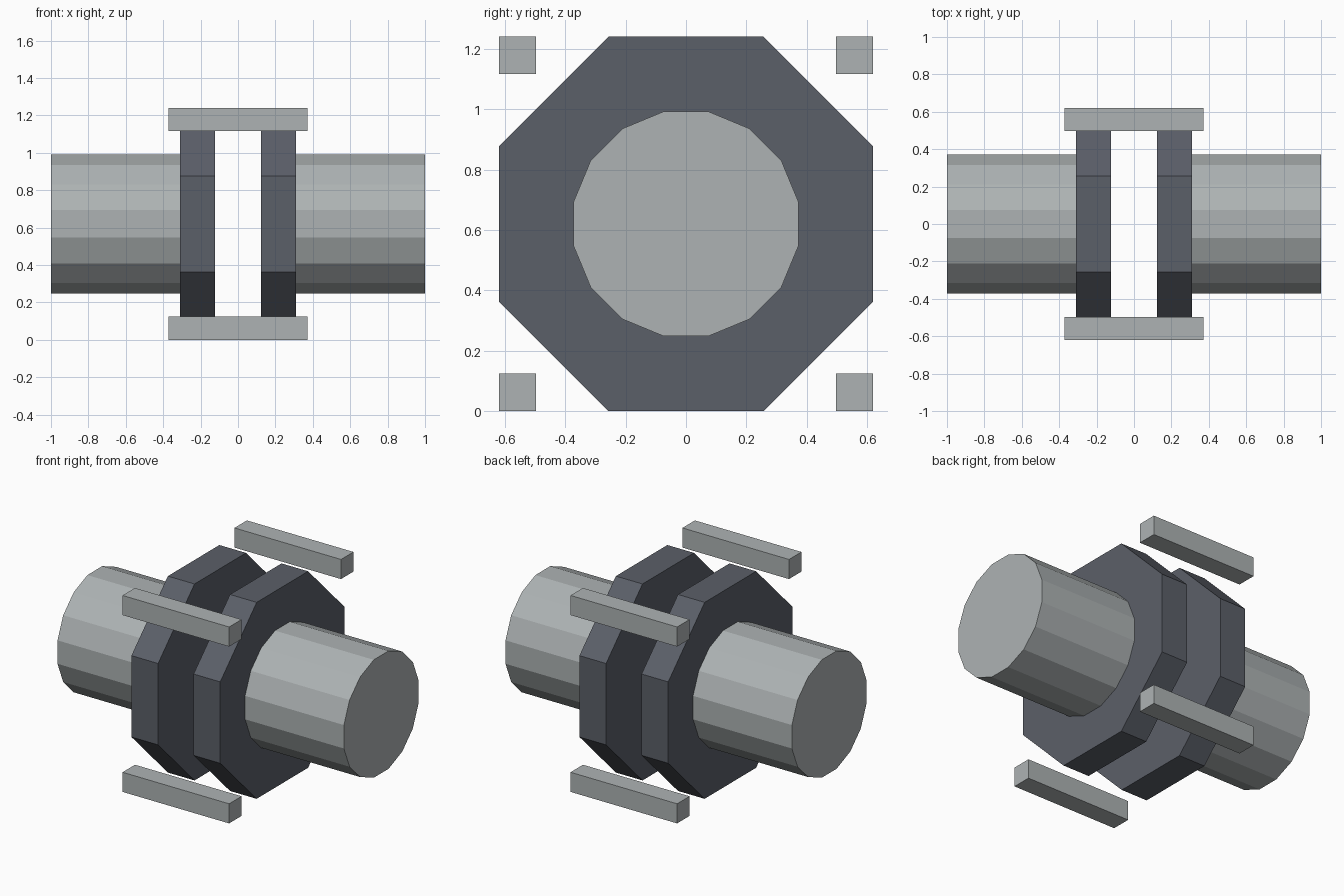
import bpy, math

if "Cube" in bpy.data.objects:
    bpy.data.objects.remove(bpy.data.objects["Cube"])

U = 0.124          # base unit of the part grid
CZ = 5 * U         # height of the main axis


def material(name, rgb):
    m = bpy.data.materials.new(name)
    m.diffuse_color = (*rgb, 1.0)
    m.use_nodes = True
    m.node_tree.nodes["Principled BSDF"].inputs["Base Color"].default_value = m.diffuse_color
    return m


light_grey = material("light grey", (0.42, 0.45, 0.455))
slate = material("dark slate", (0.105, 0.115, 0.14))


def prism(name, sides, apothem, x0, x1, mat):
    """Flat-sided prism along x, with faces square to y and z."""
    bpy.ops.mesh.primitive_cylinder_add(
        vertices=sides, radius=apothem / math.cos(math.pi / sides), depth=x1 - x0)
    ob = bpy.context.object
    ob.name = name
    # turn half a side so a flat faces each axis, then lay along x
    half = math.pi / sides
    for v in ob.data.vertices:
        x, y, z = v.co
        a = math.atan2(y, x) + half
        r = math.hypot(x, y)
        v.co = (z, r * math.cos(a), r * math.sin(a))
    ob.location = ((x0 + x1) / 2, 0, CZ)
    ob.data.materials.append(mat)


# Paired octagonal plates with a round drum on the outside of each
for side, s in (("left", -1), ("right", 1)):
    a, b = sorted((s * U, s * 2.5 * U))
    prism(side + "_plate", 8, 5 * U, a, b, slate)
    a, b = sorted((s * 2.5 * U, s * 1.0))
    prism(side + "_drum", 16, 3 * U, a, b, light_grey)

# Four corner bars
for yn, sy in (("front", -1), ("back", 1)):
    for zn, sz in (("lower", -1), ("upper", 1)):
        bpy.ops.mesh.primitive_cube_add(
            size=1, location=(0, sy * 4.5 * U, CZ + sz * 4.5 * U))
        bar = bpy.context.object
        bar.name = f"{yn}_{zn}_bar"
        bar.scale = (6 * U, U, U)
        bar.data.materials.append(light_grey)
